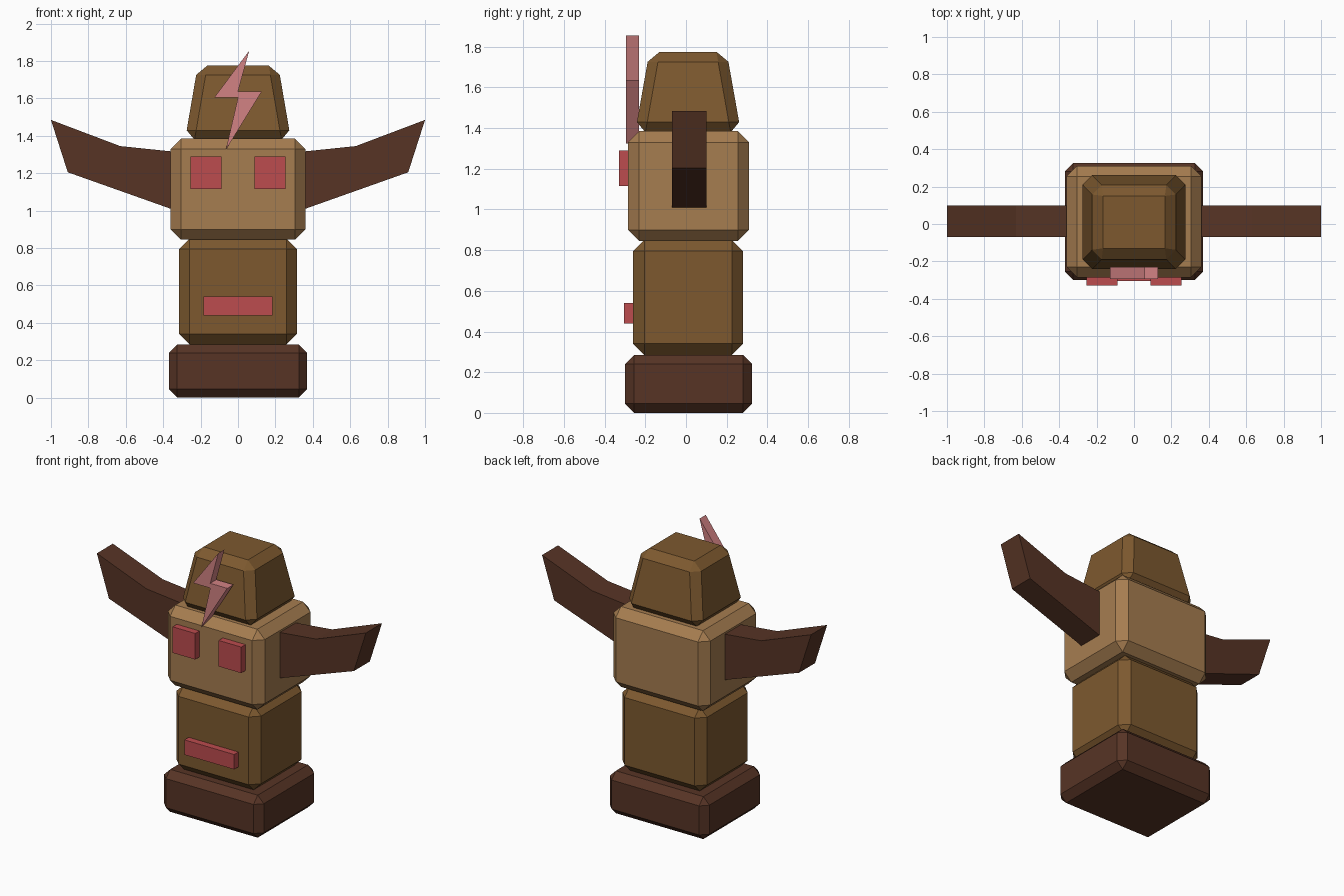
import bpy
import bmesh
from mathutils import Vector

cube = bpy.data.objects.get("Cube")
if cube:
    bpy.data.objects.remove(cube, do_unlink=True)


def material(name, hex_code):
    """Flat material from an sRGB hex code, stored as linear values."""
    srgb = [int(hex_code[i:i + 2], 16) / 255 for i in (0, 2, 4)]
    colour = [((c + 0.055) / 1.055) ** 2.4 for c in srgb] + [1]
    mat = bpy.data.materials.new(name)
    mat.diffuse_color = colour
    mat.use_nodes = True
    mat.node_tree.nodes["Principled BSDF"].inputs["Base Color"].default_value = colour
    return mat


dark_wood = material("dark wood", "573425")
mid_wood = material("mid wood", "7D592F")
light_wood = material("light wood", "A67D50")
red = material("red paint", "BC4C4E")
pink = material("pink paint", "D28283")


def finish(name, bm, mat):
    bmesh.ops.recalc_face_normals(bm, faces=bm.faces)
    mesh = bpy.data.meshes.new(name)
    bm.to_mesh(mesh)
    bm.free()
    mesh.materials.append(mat)
    obj = bpy.data.objects.new(name, mesh)
    bpy.context.collection.objects.link(obj)
    return obj


def block(name, mat, x, y, z, bevel=0, taper=(1, 1)):
    """Box from (min, max) ranges, with chamfered edges and a tapered top."""
    bm = bmesh.new()
    bmesh.ops.create_cube(bm, size=1)
    lo, hi = map(Vector, zip(x, y, z))
    for v in bm.verts:
        if v.co.z > 0:
            v.co.x *= taper[0]
            v.co.y *= taper[1]
        v.co = (lo + hi) / 2 + v.co * (hi - lo)
    if bevel:
        bmesh.ops.bevel(bm, geom=bm.edges[:], offset=bevel, segments=1,
                        affect='EDGES', profile=0.5)
    return finish(name, bm, mat)


def slab(name, mat, outline, y, side=1):
    """Outline in x and z, extruded along y; side=-1 mirrors it."""
    bm = bmesh.new()
    face = bm.faces.new([bm.verts.new((side * px, y[0], pz)) for px, pz in outline])
    new = bmesh.ops.extrude_face_region(bm, geom=[face])["geom"]
    verts = [g for g in new if isinstance(g, bmesh.types.BMVert)]
    bmesh.ops.translate(bm, verts=verts, vec=(0, y[1] - y[0], 0))
    return finish(name, bm, mat)


# Stacked body blocks
block("base", dark_wood, (-0.37, 0.37), (-0.30, 0.325), (0, 0.285), 0.045)
block("torso", mid_wood, (-0.315, 0.315), (-0.26, 0.28), (0.285, 0.85), 0.055)
block("head", light_wood, (-0.36, 0.36), (-0.285, 0.31), (0.845, 1.385), 0.055)
block("hat", mid_wood, (-0.283, 0.283), (-0.25, 0.27), (1.38, 1.775), 0.05,
      taper=(0.76, 0.73))

# Mouth
block("mouth", red, (-0.185, 0.185), (-0.305, -0.25), (0.44, 0.54))

# Wings and eyes on both sides
wing = [(0.3, 1.31), (0.36, 1.317), (0.63, 1.345), (1, 1.485), (0.91, 1.205),
        (0.36, 1.01), (0.3, 0.99)]
for label, s in (("left", 1), ("right", -1)):
    slab(label + "_wing", dark_wood, wing, (-0.07, 0.10), s)
    block(label + "_eye", red, sorted((s * 0.087, s * 0.255)),
          (-0.33, -0.27), (1.115, 1.29))

# Lightning bolt crest
bolt = [(0.06, 1.855), (-0.127, 1.605), (0, 1.605), (-0.065, 1.325),
        (0.127, 1.637), (0, 1.637)]
slab("lightning_bolt", pink, bolt, (-0.295, -0.23))
